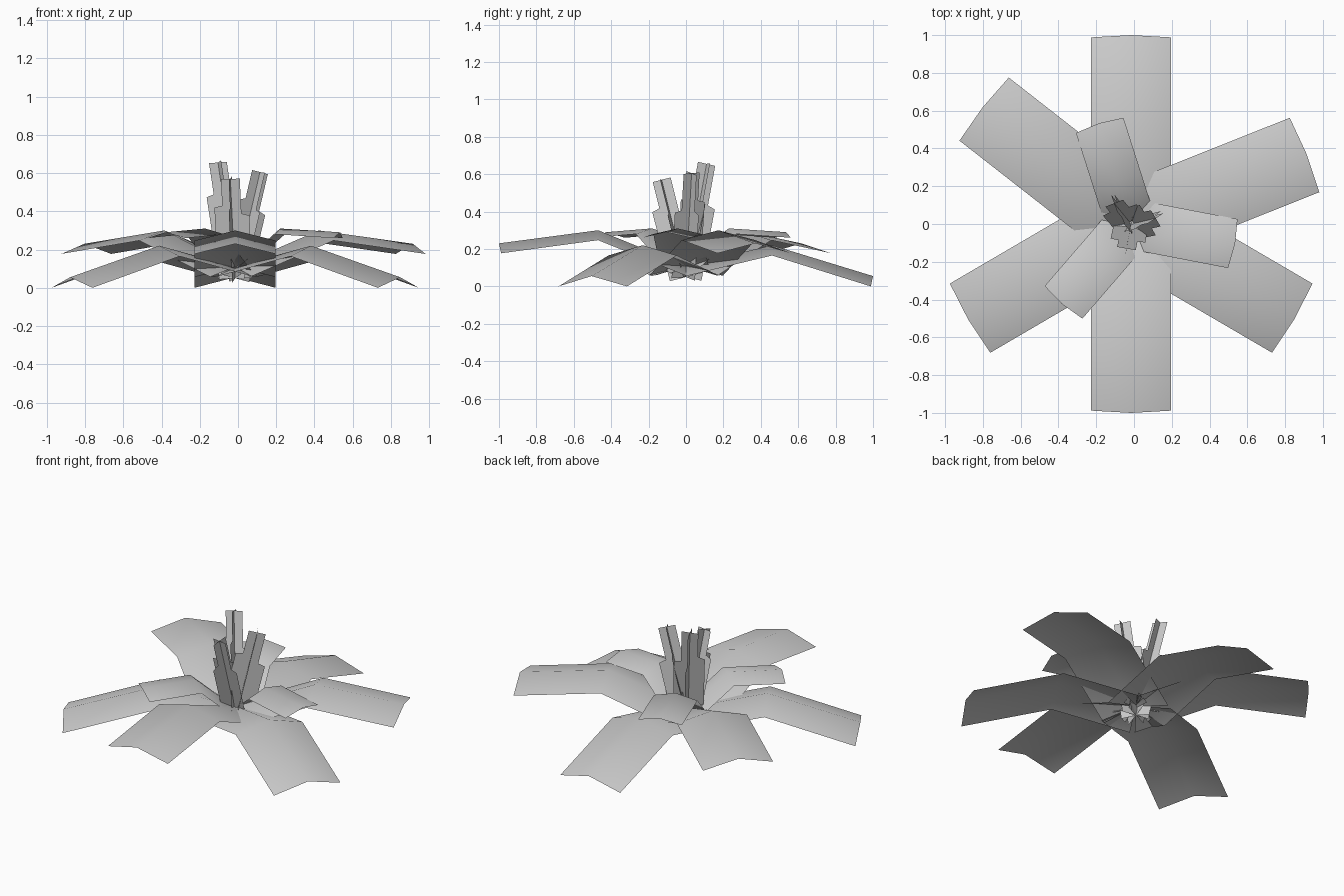
import bpy, bmesh
from math import radians, cos, sin
from mathutils import Vector, Matrix

cube = bpy.data.objects.get("Cube")
if cube:
    bpy.data.objects.remove(cube)

grey = bpy.data.materials.new("pale_grey")
grey.use_nodes = True
grey.diffuse_color = (0.6, 0.6, 0.6, 1)
bsdf = grey.node_tree.nodes["Principled BSDF"]
bsdf.inputs["Base Color"].default_value = grey.diffuse_color
bsdf.inputs["Roughness"].default_value = 0.9

CENTRE = Vector((-0.015, 0, 0))


def finish(name, bm, smooth):
    mesh = bpy.data.meshes.new(name)
    bm.to_mesh(mesh)
    bm.free()
    mesh.materials.append(grey)
    for p in mesh.polygons:
        p.use_smooth = smooth
    obj = bpy.data.objects.new(name, mesh)
    bpy.context.collection.objects.link(obj)
    return obj


def leaf(name, angle, ridge, half_width, droop):
    """Arched strip with a raised midrib; ridge holds (distance, height)."""
    bm = bmesh.new()
    turn = Matrix.Translation(CENTRE) @ Matrix.Rotation(radians(angle), 4, 'Z')
    rows = []
    for i, (r, z) in enumerate(ridge):
        back = 0.012 if i == len(ridge) - 1 else 0
        rows.append([bm.verts.new(turn @ Vector((r - back * abs(s), s * half_width,
                                                 z - droop * abs(s))))
                     for s in (-1, 0, 1)])
    for a, b in zip(rows, rows[1:]):
        for k in range(2):
            bm.faces.new((a[k], b[k], b[k + 1], a[k + 1]))
    return finish(name, bm, True)


# Large outer leaves: a raised set and a drooping set
HIGH = [(0, 0.11), (0.47, 0.3), (1.0, 0.23)]
LOW = [(0, 0.11), (0.46, 0.22), (1.0, 0.055)]
for i, angle in enumerate((-90, 21.7, 142)):
    leaf(f"raised_leaf_{i + 1}", angle, HIGH, 0.212, 0.053)
for i, angle in enumerate((90, -30.3, 210.3)):
    leaf(f"drooping_leaf_{i + 1}", angle, LOW, 0.212, 0.055)

# Small inner leaves
INNER = [(0, 0.1), (0.24, 0.31), (0.56, 0.29)]
for i, angle in enumerate((107.7, -10.9, 229.2)):
    leaf(f"inner_leaf_{i + 1}", angle, INNER, 0.132, 0.03)

# Flower stalks: two crossed stepped cards leaning outward
PROFILE = [(-0.09, 0), (0.09, 0), (0.092, 0.63), (0.05, 0.65),
           (0.05, 1), (-0.05, 1), (-0.05, 0.73), (-0.092, 0.71)]


def stalk(name, top, yaw):
    bm = bmesh.new()
    base = CENTRE + Vector((0, 0, 0.05))
    axis = Vector(top) - base
    for turn in (yaw, yaw + 90):
        side = Vector((cos(radians(turn)), sin(radians(turn)), 0))
        side = (side - axis * side.dot(axis) / axis.length_squared).normalized()
        bm.faces.new([bm.verts.new(base + side * u + axis * v) for u, v in PROFILE])
    return finish(name, bm, False)


stalk("tall_stalk", (-0.105, 0.11, 0.655), 21)
stalk("middle_stalk", (0.115, 0.03, 0.605), -58)
stalk("short_stalk", (-0.04, -0.13, 0.57), -10)
